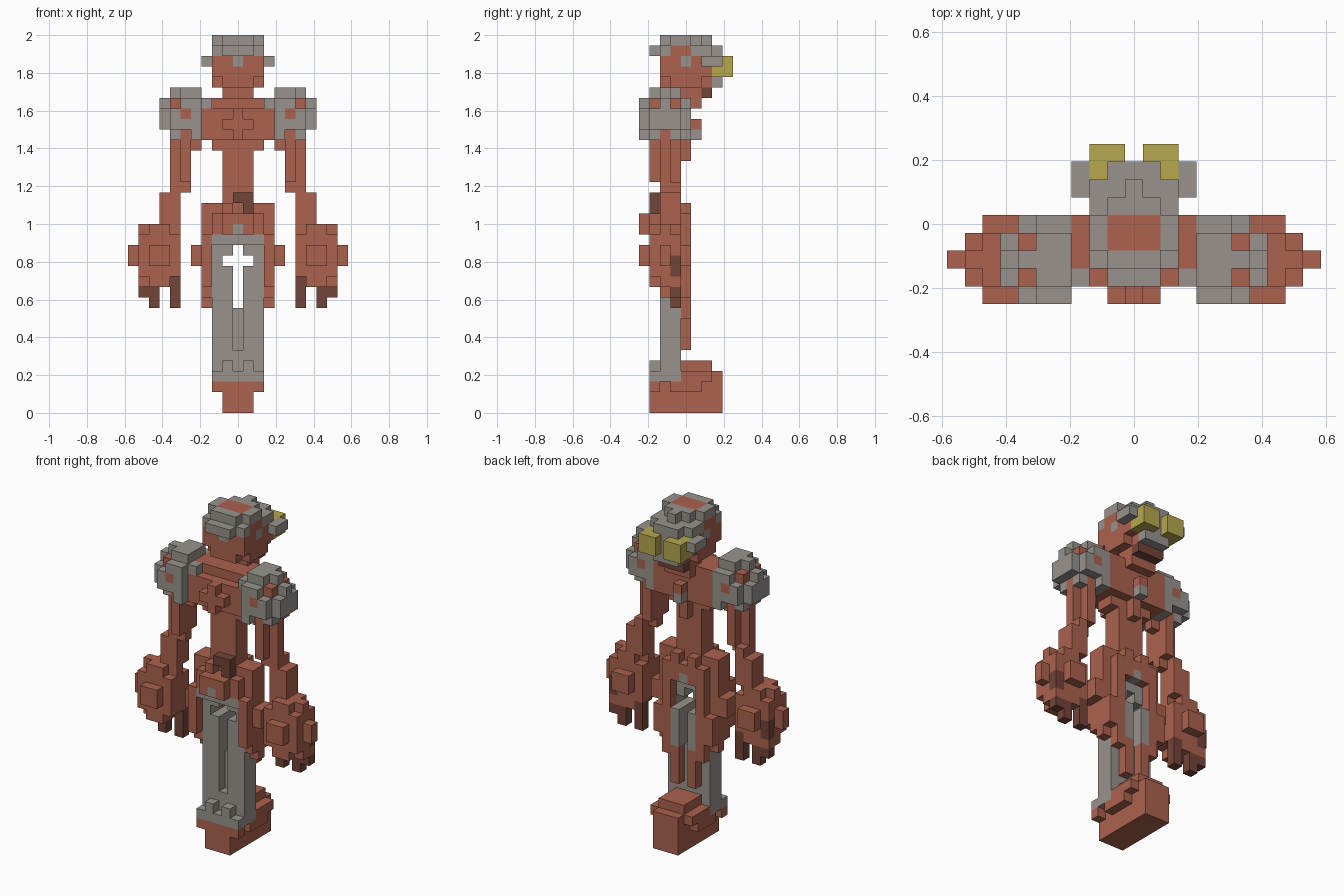
import bpy, bmesh
from mathutils import Vector

if "Cube" in bpy.data.objects:
    bpy.data.objects.remove(bpy.data.objects["Cube"])

U = 1 / 18  # edge of one block


def material(name, rgb):
    m = bpy.data.materials.new(name)
    m.diffuse_color = (*rgb, 1)
    m.use_nodes = True
    m.node_tree.nodes["Principled BSDF"].inputs["Base Color"].default_value = m.diffuse_color
    return m


RED, GREY, GOLD, DARK = range(4)
MATS = [material("brick_red", (.41, .122, .076)), material("warm_grey", (.314, .288, .266)),
        material("old_gold", (.468, .392, .076)), material("dark_red", (.17, .058, .04))]
cells = {}  # block position -> (part, colour)


def box(part, col, x, y, z, mirror=True):
    """Fill an inclusive block range; x, y, z are ints or (low, high)."""
    rng = [(r, r) if isinstance(r, int) else r for r in (x, y, z)]
    for i in range(rng[0][0], rng[0][1] + 1):
        for j in range(rng[1][0], rng[1][1] + 1):
            for k in range(rng[2][0], rng[2][1] + 1):
                for s in ((1, -1) if mirror else (1,)):
                    cells[(s * i, j, k)] = (part, col)


def cut(x, y, z):
    box(None, 0, x, y, z)
    for c in [c for c, v in cells.items() if v[0] is None]:
        del cells[c]


# base block with stepped rear
box("base", RED, (0, 1), (-3, 3), (0, 2))
box("base", RED, 2, (-3, -3), 2)
box("base", RED, 2, (-1, 1), 2)
box("base", RED, (0, 1), (0, 3), 3)
box("base", RED, 2, (0, 2), 3)
box("base", RED, (0, 1), (0, 2), 4)

# robe with centre slot and hem trim
box("robe", GREY, (0, 2), (-2, -1), (3, 16))
box("robe", GREY, (0, 2), -3, 16)
cut(0, (-2, -1), (10, 15))
cut(1, (-2, -1), 14)
cut(0, -2, (6, 9))
box("robe", GREY, (0, 2), -3, 3)
box("robe", GREY, 1, -3, 4)
box("robe", GREY, 1, 0, (10, 13))

# legs behind the robe
box("leg", RED, 2, 0, (9, 16))
box("leg", RED, 1, 0, (6, 9))
box("leg", RED, 3, (-3, 0), (12, 13))
box("leg", RED, 3, (-2, 0), 11)
box("leg", RED, 3, -1, 10)
box("leg", RED, 3, (-3, -1), (14, 16))
box("leg", RED, 4, (-2, -1), (14, 15))

# hips and belt
box("hips", RED, (0, 2), (-3, 0), (17, 18))
box("hips", RED, 3, (-2, -1), (17, 19))
box("hips", RED, (0, 2), (-2, -1), 19)
box("hips", RED, 1, (-3, 0), 19)
box("hips", RED, (0, 1), -4, (17, 18))
box("hips", RED, (0, 1), (-2, -1), 20)
box("hips", GREY, 0, -4, 17)
box("hips", GREY, 0, 0, 17)
box("hips", DARK, (0, 1), -3, 20, mirror=False)
box("hips", DARK, 1, -3, 19, mirror=False)

# waist and chest
box("waist", RED, (0, 1), (-2, -1), (21, 25))
box("waist", RED, 0, 0, (24, 25))
box("chest", RED, (0, 2), (-2, -1), 25)
box("chest", RED, (0, 3), (-3, 0), (26, 28))
box("chest", RED, (0, 2), (-2, 0), 29)
box("chest", RED, 3, (-2, 0), 29)
box("chest", GREY, 3, -3, 29)
box("chest", RED, (0, 1), -4, 27)
box("chest", RED, 0, -4, (26, 28))
box("chest", RED, 0, 1, 27)
box("chest", GREY, 0, 1, 26)

# shoulder pads with red studs
box("shoulder", GREY, (4, 6), (-4, 0), (27, 28))
box("shoulder", GREY, 7, (-3, -1), (27, 28))
box("shoulder", GREY, 7, -2, 29)
box("shoulder", GREY, (4, 6), (-3, -1), 26)
box("shoulder", GREY, 4, (-4, 0), 26)
box("shoulder", RED, 5, (-3, -1), 26)
box("shoulder", RED, 6, -2, 26)
box("shoulder", GREY, (4, 5), (-4, 0), 29)
box("shoulder", GREY, 6, -2, 29)
box("shoulder", RED, 6, -3, 29)
box("shoulder", RED, 6, -1, 29)
box("shoulder", GREY, (4, 5), (-3, -1), 30)
box("shoulder", GREY, 6, -2, 30)
box("shoulder", RED, 5, -4, 28)
box("shoulder", RED, 5, 0, 28)

# arms
box("arm", RED, 5, (-3, -1), (22, 25))
box("arm", RED, (5, 6), -2, (21, 25))
box("arm", RED, 4, -2, 25)
box("arm", RED, 6, -1, 21)
box("forearm", RED, (6, 7), (-2, -1), (18, 20))

# fists with knuckle bulges and fingers
box("hand", RED, (6, 9), (-3, -1), (13, 16))
box("hand", RED, (6, 9), -2, 17)
box("hand", RED, (7, 8), (-3, -1), 17)
box("hand", RED, (7, 9), (-2, -1), 12)
box("hand", RED, (7, 8), -3, 12)
box("hand", RED, (7, 8), (-4, 0), (14, 15))
box("hand", RED, 10, -2, (14, 15))
box("hand", DARK, 9, -1, (13, 14))
box("finger", DARK, 6, -1, (10, 12))
box("finger", DARK, 8, -1, (10, 11))
box("finger", DARK, 9, -1, 11)

# neck and head
box("neck", RED, (0, 1), (0, 1), (29, 30))
box("neck", DARK, (0, 1), 2, 30)
box("head", RED, (0, 2), (-2, 2), (32, 33))
box("head", RED, 2, (-1, 1), 31)
box("head", RED, (0, 1), (-2, 2), 31)
box("head", GREY, 0, 3, (32, 33))
box("head", GREY, (0, 1), 3, 31)
box("head", GREY, 0, -2, 33)
box("head", GREY, 2, 0, 33)
box("ear", GREY, 3, (2, 3), 33)

# stepped cap with red crown
box("cap", GREY, (0, 2), (-2, 2), 34)
box("cap", GREY, (0, 1), (-3, 3), 34)
box("cap", RED, 2, (-1, 0), 34)
box("cap", GREY, (0, 2), (-1, 0), 35)
box("cap", GREY, (0, 1), (-2, 1), 35)
box("cap", GREY, 0, 2, 35)
box("cap", RED, (0, 1), (-1, 0), 35)

# gold blocks behind the head
box("hair_bun", GOLD, (1, 2), (3, 4), (32, 33))

# each part becomes the outer skin of its blocks
DIRS = [Vector(d) for d in ((1, 0, 0), (-1, 0, 0), (0, 1, 0), (0, -1, 0), (0, 0, 1), (0, 0, -1))]
for part in sorted({p for p, _ in cells.values()}):
    bm = bmesh.new()
    for c, (p, col) in cells.items():
        if p != part:
            continue
        for d in DIRS:
            if tuple(int(a + b) for a, b in zip(c, d)) in cells:
                continue
            a = Vector((d.y, d.z, d.x))
            b = d.cross(a)
            mid = Vector((c[0], c[1], c[2] + .5)) + d / 2
            corners = [mid + (a * s + b * t) / 2 for s, t in ((-1, -1), (1, -1), (1, 1), (-1, 1))]
            bm.faces.new([bm.verts.new(q * U) for q in corners]).material_index = col
    bmesh.ops.remove_doubles(bm, verts=bm.verts, dist=1e-4)
    bmesh.ops.dissolve_limit(bm, angle_limit=.01, verts=bm.verts, edges=bm.edges, delimit={'MATERIAL'})
    me = bpy.data.meshes.new(part)
    bm.to_mesh(me)
    bm.free()
    for m in MATS:
        me.materials.append(m)
    bpy.context.collection.objects.link(bpy.data.objects.new(part, me))
